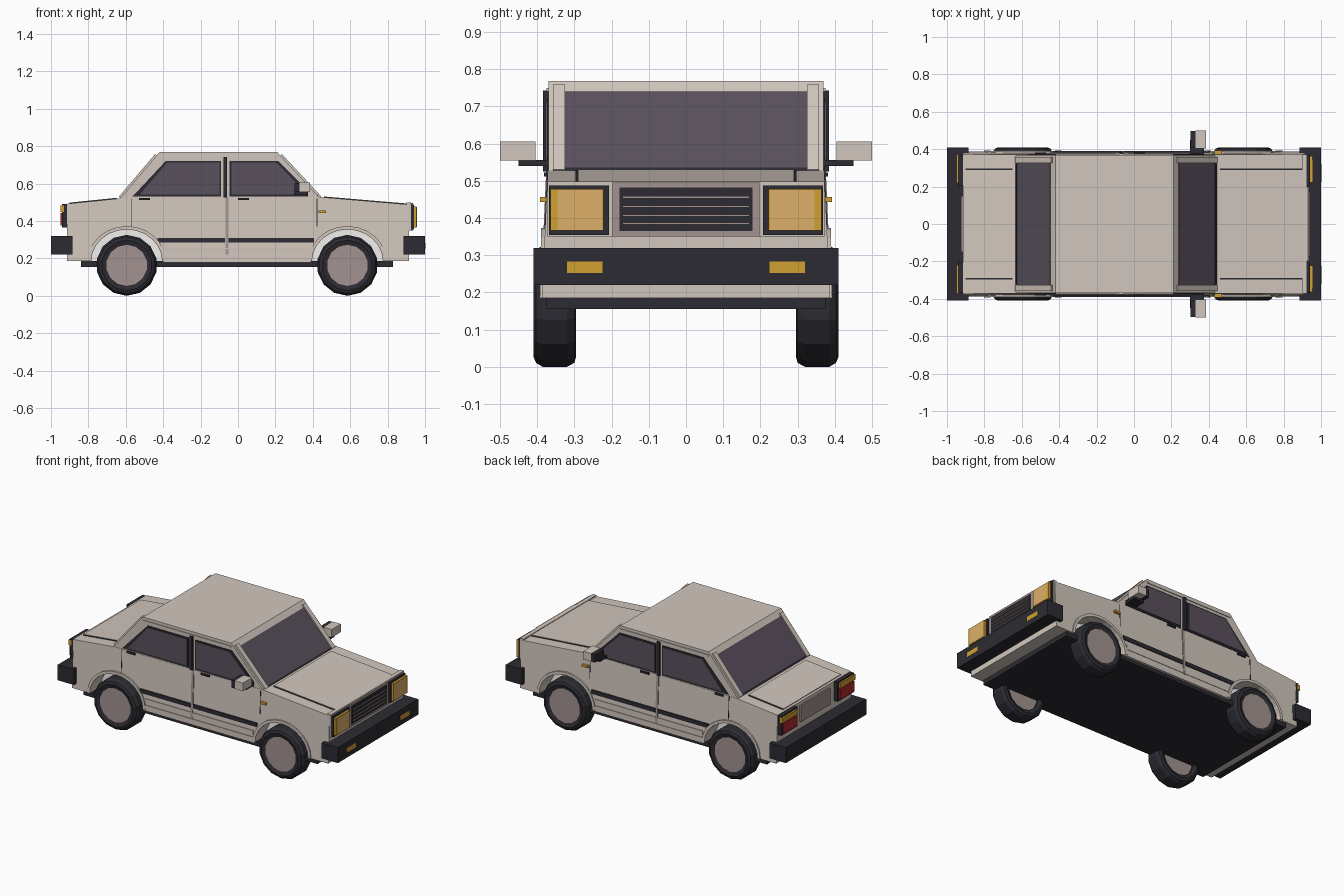
import bpy
import bmesh
from math import pi, sin, cos

if "Cube" in bpy.data.objects:
    bpy.data.objects.remove(bpy.data.objects["Cube"])


def material(name, r, g, b):
    m = bpy.data.materials.new(name)
    m.diffuse_color = (r, g, b, 1)
    m.use_nodes = True
    m.node_tree.nodes["Principled BSDF"].inputs["Base Color"].default_value = m.diffuse_color
    return m


PAINT = material("paint", 0.64, 0.57, 0.51)
DARK = material("dark_trim", 0.025, 0.024, 0.032)
GLASS = material("glass", 0.10, 0.08, 0.11)
GREY = material("warm_grey", 0.36, 0.29, 0.28)
YELLOW = material("yellow", 0.64, 0.35, 0.03)
AMBER = material("amber", 0.72, 0.43, 0.14)
RED = material("red", 0.45, 0.02, 0.025)
WHITE = material("liner", 0.9, 0.88, 0.86)


def finish(name, bm, mat, mirror):
    bmesh.ops.recalc_face_normals(bm, faces=bm.faces)
    mesh = bpy.data.meshes.new(name)
    bm.to_mesh(mesh)
    bm.free()
    mesh.materials.append(mat)
    ob = bpy.data.objects.new(name, mesh)
    bpy.context.collection.objects.link(ob)
    if mirror:
        mod = ob.modifiers.new("mirror", 'MIRROR')
        mod.use_axis = (False, True, False)
        mod.use_mirror_merge = False
    return ob


def prism(name, pts, y0, y1, mat, mirror=False, taper=0.0):
    """Extrude an x-z outline from y0 to y1; taper leans the outer face inwards with height."""
    bm = bmesh.new()
    a = [bm.verts.new((x, y0, z)) for x, z in pts]
    b = [bm.verts.new((x, y1 - taper * (z - 0.185), z)) for x, z in pts]
    bm.faces.new(a)
    bm.faces.new(b)
    for i in range(len(pts)):
        j = (i + 1) % len(pts)
        bm.faces.new((a[i], a[j], b[j], b[i]))
    return finish(name, bm, mat, mirror)


def box(name, x, y, z, mat, mirror=False):
    pts = [(x[0], z[0]), (x[1], z[0]), (x[1], z[1]), (x[0], z[1])]
    return prism(name, pts, y[0], y[1], mat, mirror)


def lathe(name, profile, cx, cz, sides, mat):
    """Closed ring of (radius, y) points spun around the axle, mirrored to both sides."""
    bm = bmesh.new()
    rings = []
    for i in range(sides):
        t = 2 * pi * i / sides - pi / 2
        rings.append([bm.verts.new((cx + r * cos(t), y, cz + r * sin(t))) for r, y in profile])
    n = len(profile)
    for i in range(sides):
        p, q = rings[i], rings[(i + 1) % sides]
        for k in range(n):
            bm.faces.new((p[k], p[(k + 1) % n], q[(k + 1) % n], q[k]))
    return finish(name, bm, mat, True)


def arc(cx, r, n=12):
    """Wheel arch points from rear to front, starting and ending at sill height."""
    return [(cx - r * cos(pi * i / n), 0.185 + (r - 0.02) * sin(pi * i / n)) for i in range(n + 1)]


AXLES = {"rear": -0.595, "front": 0.585}

# Body: solid core between the wheels, and side panels with arches
top = [(0.915, 0.185), (0.915, 0.488), (0.44, 0.528), (-0.62, 0.522), (-0.915, 0.492), (-0.915, 0.185)]
prism("body_core", top, -0.28, 0.28, PAINT)
side = [top[-1]] + arc(AXLES["rear"], 0.19) + arc(AXLES["front"], 0.19) + top[:-1]
prism("body_side", side, 0.28, 0.387, PAINT, True, 0.045)
box("floor_pan", (-0.84, 0.83), (-0.375, 0.375), (0.155, 0.186), DARK)

# Cabin
cabin = [(-0.635, 0.515), (0.445, 0.515), (0.21, 0.768), (-0.42, 0.768)]
prism("cabin", cabin, -0.37, 0.37, PAINT)


def slope_strip(name, lo, hi, t0, t1, d, y0, y1, mat, mirror=False):
    """Thin panel lying on a sloping line of the cabin from fraction t0 to t1."""
    s = 1 if lo[0] > 0 else -1
    at = lambda t: (lo[0] + (hi[0] - lo[0]) * t, lo[1] + (hi[1] - lo[1]) * t)
    p, q = at(t0), at(t1)
    prism(name, [p, q, (q[0] + s * d, q[1] + d), (p[0] + s * d, p[1] + d)], y0, y1, mat, mirror)


# Windscreen, rear window and their pillars
for label, lo, hi in (("windscreen", cabin[1], cabin[2]), ("rear_window", cabin[0], cabin[3])):
    slope_strip(label, lo, hi, 0.05, 0.88, 0.003, -0.325, 0.325, GLASS)
    slope_strip(label + "_pillar", lo, hi, 0.03, 0.93, 0.008, 0.325, 0.357, PAINT, True)
    slope_strip(label + "_seal", lo, hi, 0.03, 0.06, 0.005, -0.325, 0.325, DARK)

# Side windows with dark frames
windows = {
    "rear_door": ([(-0.565, 0.53), (-0.09, 0.53), (-0.09, 0.722), (-0.385, 0.722)],
                  [(-0.525, 0.542), (-0.10, 0.542), (-0.10, 0.712), (-0.38, 0.712)]),
    "front_door": ([(-0.045, 0.53), (0.375, 0.53), (0.375, 0.56), (0.215, 0.722), (-0.045, 0.722)],
                   [(-0.035, 0.542), (0.355, 0.542), (0.355, 0.56), (0.205, 0.712), (-0.035, 0.712)]),
}
for label, (frame, pane) in windows.items():
    prism(label + "_window_frame", frame, 0.36, 0.374, DARK, True)
    prism(label + "_window", pane, 0.36, 0.377, GLASS, True)
box("centre_post", (-0.078, -0.058), (0.36, 0.384), (0.525, 0.742), DARK, True)
box("roof_gutter", (-0.42, 0.21), (0.365, 0.375), (0.74, 0.75), PAINT, True)

# Door seams, handles, rub strips, sills and side markers
prism("door_gap", [(-0.068, 0.22), (-0.052, 0.22), (-0.052, 0.525), (-0.068, 0.525)],
      0.36, 0.391, GREY, True, 0.045)
for x in (-0.57, 0.42):
    prism("door_seam", [(x, 0.37), (x + 0.004, 0.37), (x + 0.004, 0.52), (x, 0.52)],
          0.36, 0.3885, DARK, True, 0.045)
for x in (-0.53, 0.0):
    box("door_handle", (x, x + 0.06), (0.36, 0.382), (0.511, 0.523), DARK, True)
for x0, x1 in ((-0.43, -0.07), (-0.05, 0.405)):
    box("rub_strip", (x0, x1), (0.36, 0.388), (0.284, 0.31), DARK, True)
box("sill_upper", (-0.39, 0.38), (0.36, 0.388), (0.225, 0.255), PAINT, True)
box("sill_lower", (-0.40, 0.39), (0.36, 0.391), (0.178, 0.215), PAINT, True)
box("side_marker", (0.43, 0.47), (0.36, 0.392), (0.443, 0.456), YELLOW, True)

# Wheels, arch lips and wheel well liners
tyre = [(0.11, 0.305), (0.135, 0.295), (0.152, 0.30), (0.163, 0.32),
        (0.163, 0.385), (0.152, 0.403), (0.135, 0.41), (0.11, 0.402)]
hub = [(0.0005, 0.315), (0.113, 0.315), (0.113, 0.402), (0.0005, 0.402)]
for label, cx in AXLES.items():
    lathe(label + "_tyre", tyre, cx, 0.163, 14, DARK)
    lathe(label + "_hub", hub, cx, 0.163, 14, GREY)
    prism(label + "_arch_lip", arc(cx, 0.208) + arc(cx, 0.19)[::-1], 0.365, 0.393, PAINT, True, 0.02)
    prism(label + "_well_liner", arc(cx, 0.188), 0.278, 0.284, WHITE, True)

# Bonnet and boot: raised lid and edge seams
def lid(name, x0, z0, x1, z1):
    for part, ya, yb, h, mat, mir in (("_lid", -0.29, 0.29, 0.005, PAINT, False),
                                      ("_seam", 0.29, 0.297, 0.003, DARK, True)):
        prism(name + part, [(x0, z0 - 0.01), (x1, z1 - 0.01), (x1, z1 + h), (x0, z0 + h)], ya, yb, mat, mir)


lid("bonnet", 0.46, 0.526, 0.90, 0.489)
lid("boot", -0.90, 0.4935, -0.65, 0.519)

# Bumpers with corner returns and indicators
for label, s in (("front", 1), ("rear", -1)):
    span = lambda a, b: sorted((s * a, s * b))
    box(label + "_bumper", span(0.90, 1.0), (-0.41, 0.41), (0.22, 0.32), DARK)
    box(label + "_bumper_return", span(0.885, 0.92), (0.37, 0.41), (0.22, 0.32), DARK, True)
box("bumper_indicator", (0.98, 1.0015), (0.225, 0.32), (0.253, 0.283), YELLOW, True)

# Nose panel, grille and headlights
box("nose_panel", (0.90, 0.925), (-0.372, 0.372), (0.35, 0.498), PAINT)
box("grille_surround", (0.91, 0.935), (-0.198, 0.198), (0.35, 0.496), GREY)
box("grille", (0.91, 0.939), (-0.178, 0.178), (0.365, 0.482), DARK)
for z in (0.385, 0.407, 0.431, 0.456):
    box("grille_slat", (0.92, 0.944), (-0.17, 0.17), (z - 0.003, z + 0.003), GREY)
box("headlight_frame", (0.91, 0.94), (0.207, 0.368), (0.355, 0.488), DARK, True)
box("headlight_corner", (0.92, 0.954), (0.222, 0.364), (0.366, 0.478), YELLOW, True)
box("headlight_lens", (0.93, 0.956), (0.226, 0.345), (0.368, 0.476), AMBER, True)

# Tail lights and rear panel
box("tail_light_frame", (-0.94, -0.905), (0.205, 0.37), (0.365, 0.49), DARK, True)
box("tail_light_red", (-0.95, -0.93), (0.22, 0.36), (0.376, 0.443), RED, True)
box("tail_light_amber", (-0.95, -0.93), (0.22, 0.372), (0.448, 0.482), YELLOW, True)
box("rear_plate_panel", (-0.925, -0.905), (-0.15, 0.15), (0.365, 0.47), GREY)

# Wing mirrors
box("mirror_arm", (0.30, 0.375), (0.365, 0.45), (0.54, 0.556), DARK, True)
box("mirror_shell", (0.328, 0.385), (0.405, 0.5), (0.554, 0.606), PAINT, True)
box("mirror_face", (0.302, 0.33), (0.407, 0.498), (0.554, 0.604), DARK, True)
